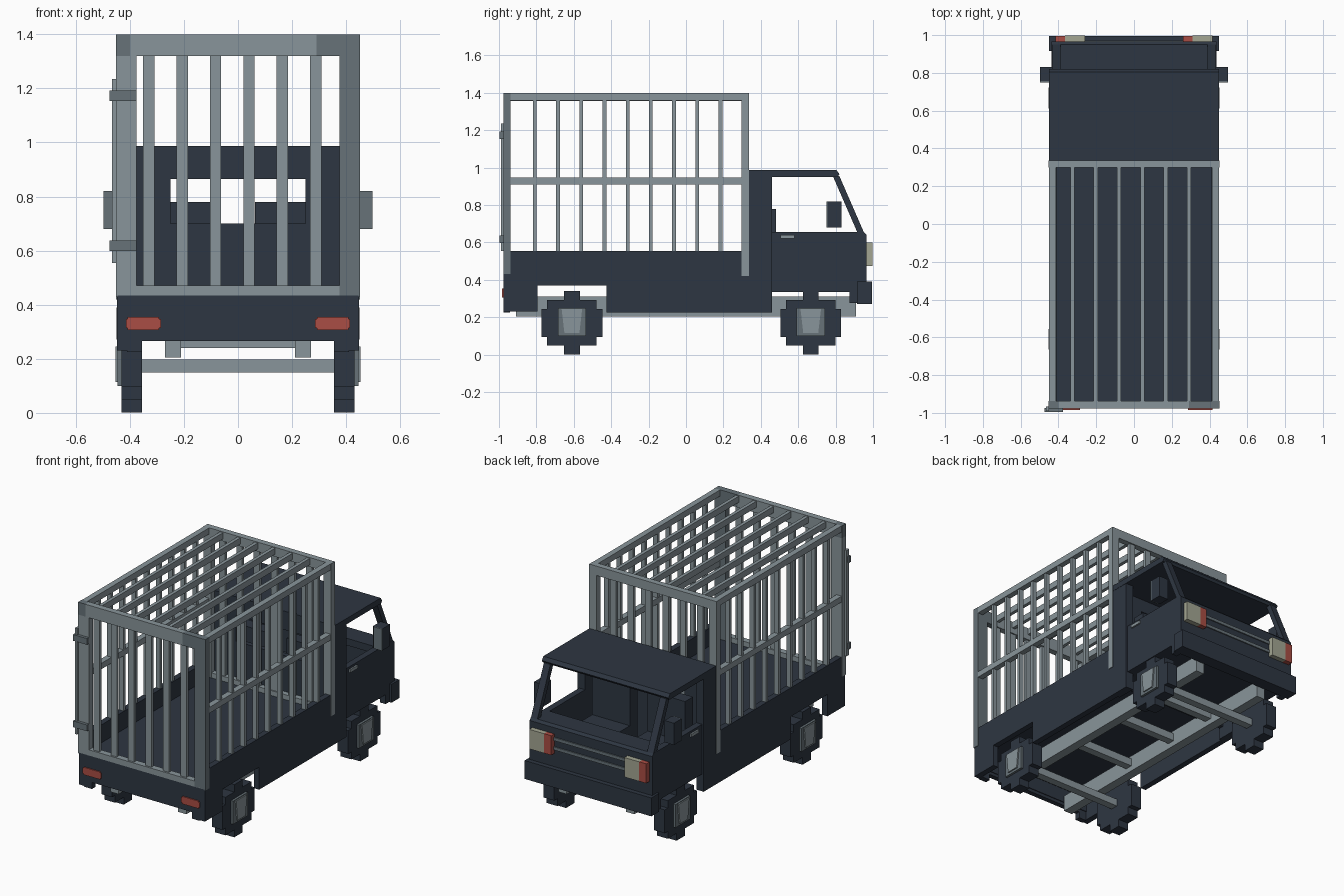
import bpy, bmesh

cube = bpy.data.objects.get("Cube")
if cube:
    bpy.data.objects.remove(cube, do_unlink=True)


def material(name, rgb):
    m = bpy.data.materials.new(name)
    m.use_nodes = True
    m.diffuse_color = (*rgb, 1)
    bsdf = next(n for n in m.node_tree.nodes if n.type == 'BSDF_PRINCIPLED')
    bsdf.inputs["Base Color"].default_value = (*rgb, 1)
    bsdf.inputs["Roughness"].default_value = 0.8
    return m


NAVY = material("dark navy", (0.027, 0.037, 0.054))
STEEL = material("light steel", (0.25, 0.30, 0.325))
SHADE = material("mid steel", (0.135, 0.17, 0.19))
RED = material("lamp red", (0.40, 0.075, 0.058))
CREAM = material("lamp cream", (0.37, 0.38, 0.29))


def finish(name, mat, bm):
    bmesh.ops.recalc_face_normals(bm, faces=bm.faces)
    me = bpy.data.meshes.new(name)
    bm.to_mesh(me)
    bm.free()
    me.materials.append(mat)
    ob = bpy.data.objects.new(name, me)
    bpy.context.collection.objects.link(ob)
    return ob


def add_prism(bm, pts, x0, x1):
    """Extrude a (y, z) outline from x0 to x1."""
    face = bm.faces.new([bm.verts.new((x0, y, z)) for y, z in pts])
    ext = bmesh.ops.extrude_face_region(bm, geom=[face])
    for v in ext["geom"]:
        if isinstance(v, bmesh.types.BMVert):
            v.co.x = x1


def prism(name, mat, pts, x0, x1, mirror=True):
    bm = bmesh.new()
    add_prism(bm, pts, x0, x1)
    if mirror:
        add_prism(bm, pts, -x0, -x1)
    return finish(name, mat, bm)


def boxes(name, mat, items, mirror=False):
    """Each item is (x0, x1, y0, y1, z0, z1)."""
    bm = bmesh.new()
    for x0, x1, y0, y1, z0, z1 in items:
        pts = [(y0, z0), (y1, z0), (y1, z1), (y0, z1)]
        add_prism(bm, pts, x0, x1)
        if mirror:
            add_prism(bm, pts, -x0, -x1)
    return finish(name, mat, bm)


# Chassis rails, cross members and axles
WHEELS = {"rear": -0.61, "front": 0.667}
boxes("chassis_rails", STEEL, [(0.21, 0.27, -0.91, 0.91, 0.205, 0.31)], True)
boxes("cross_members", STEEL,
      [(-0.21, 0.21, y - 0.025, y + 0.025, 0.24, 0.29) for y in (-0.3, 0.1, 0.45)])
boxes("axles", STEEL,
      [(-0.36, 0.36, y - 0.025, y + 0.025, 0.15, 0.197) for y in WHEELS.values()])

# Stepped wheels: one quarter of the outline, reflected twice
quarter = [(0.163, 0.075), (0.132, 0.075), (0.132, 0.122),
           (0.042, 0.122), (0.042, 0.169)]
half = quarter + [(-a, b) for a, b in reversed(quarter)]
outline = half + [(-a, -b) for a, b in half]
for end, cy in WHEELS.items():
    prism(end + "_wheels", NAVY, [(cy + a, 0.17 + b) for a, b in outline], 0.355, 0.43)
    boxes(end + "_hubs", SHADE, [(0.42, 0.445, cy - 0.075, cy + 0.075, 0.1, 0.25)], True)
    prism(end + "_hub_caps", STEEL,
          [(cy - 0.04, 0.115), (cy + 0.04, 0.115), (cy + 0.055, 0.245), (cy - 0.055, 0.245)],
          0.445, 0.453)

# Cargo bed
prism("bed_sides", NAVY,
      [(-0.975, 0.23), (-0.795, 0.23), (-0.795, 0.37), (-0.425, 0.37), (-0.425, 0.225),
       (0.335, 0.225), (0.335, 0.555), (-0.975, 0.555)], 0.41, 0.448)
boxes("bed_floor", NAVY, [(-0.41, 0.41, -0.95, 0.335, 0.375, 0.44)])
boxes("tailgate", NAVY, [(-0.445, 0.445, -0.977, -0.935, 0.285, 0.435),
                         (-0.41, 0.41, -0.972, -0.94, 0.265, 0.285)])
boxes("tailgate_corners", NAVY, [(0.355, 0.41, -0.975, -0.94, 0.225, 0.29)], True)
boxes("tail_lamps", RED, [(0.285, 0.415, -0.984, -0.977, 0.313, 0.347),
                          (0.292, 0.408, -0.984, -0.977, 0.306, 0.354)], True)

# Cage frame
boxes("cage_rear_post_left", SHADE, [(0.375, 0.452, -0.977, -0.937, 0.43, 1.32)])
boxes("cage_rear_post_right", STEEL, [(-0.452, -0.375, -0.977, -0.937, 0.43, 1.32)])
boxes("cage_rear_top", STEEL, [(-0.4, 0.29, -0.977, -0.937, 1.32, 1.4)])
boxes("cage_rear_top_corners", SHADE, [(0.29, 0.452, -0.977, -0.937, 1.32, 1.4),
                                       (-0.452, -0.4, -0.977, -0.937, 1.32, 1.4)])
boxes("cage_sills", STEEL, [(-0.41, 0.41, -0.977, -0.937, 0.435, 0.472),
                            (-0.41, 0.41, 0.3, 0.335, 0.435, 0.472)])
boxes("cage_front_posts", STEEL, [(0.4, 0.452, 0.298, 0.337, 0.42, 1.4)], True)
boxes("cage_front_top", STEEL, [(-0.4, 0.4, 0.298, 0.337, 1.34, 1.4)])
boxes("cage_side_rails", STEEL, [(0.413, 0.45, -0.937, 0.298, 1.36, 1.4),
                                 (0.413, 0.45, -0.937, 0.298, 0.91, 0.948)], True)

# Cage bars
bar_x = [-0.33 + 0.1235 * i for i in range(6)]
bar_y = [-0.808 + 0.124 * i for i in range(9)]
boxes("cage_end_bars", STEEL,
      [(x - 0.021, x + 0.021, y - 0.01, y + 0.01, 0.46, 1.345)
       for x in bar_x for y in (-0.955, 0.318)])
boxes("cage_roof_bars", STEEL,
      [(x - 0.007, x + 0.015, -0.937, 0.298, 1.355, 1.395) for x in bar_x])
boxes("cage_side_bars", STEEL,
      [(0.415, 0.445, y - 0.01, y + 0.01, 0.55, 1.36) for y in bar_y], True)

# Door hinges
boxes("hinge_rod", STEEL, [(-0.466, -0.45, -0.99, -0.965, 0.555, 1.235)])
boxes("hinge_straps", SHADE, [(-0.475, -0.375, -0.996, -0.975, z, z + 0.04)
                              for z in (0.598, 1.153)])

# Cab shell
prism("cab_sides", NAVY,
      [(0.335, 0.225), (0.46, 0.225), (0.46, 0.335), (0.875, 0.335), (0.875, 0.275),
       (0.965, 0.275), (0.965, 0.64), (0.95, 0.655), (0.335, 0.655)], 0.395, 0.436)
boxes("rear_pillars", NAVY, [(0.395, 0.448, 0.335, 0.46, 0.225, 0.955)], True)
prism("windscreen_pillars", NAVY,
      [(0.92, 0.645), (0.955, 0.645), (0.82, 0.955), (0.785, 0.955)], 0.39, 0.435)
prism("roof", NAVY,
      [(0.335, 0.95), (0.81, 0.95), (0.82, 0.965), (0.805, 0.987), (0.335, 0.987)],
      -0.45, 0.45, False)
boxes("cab_rear_wall", NAVY, [(-0.4, 0.4, 0.338, 0.37, 0.3, 0.7),
                              (-0.4, 0.4, 0.338, 0.37, 0.865, 0.955),
                              (-0.4, -0.25, 0.338, 0.37, 0.7, 0.865),
                              (0.25, 0.4, 0.338, 0.37, 0.7, 0.865)])
boxes("cab_floor", NAVY, [(-0.4, 0.4, 0.338, 0.93, 0.335, 0.37)])
prism("cab_nose", NAVY,
      [(0.925, 0.3), (0.965, 0.3), (0.965, 0.64), (0.95, 0.655), (0.82, 0.655), (0.82, 0.61),
       (0.925, 0.58)], -0.4, 0.4, False)
boxes("front_bumper", NAVY, [(-0.45, 0.45, 0.915, 0.995, 0.272, 0.39)])

# Seats
boxes("seat_backs", NAVY, [(0.063, 0.33, 0.4, 0.48, 0.37, 0.78)], True)
boxes("seat_cushions", NAVY, [(0.063, 0.33, 0.48, 0.7, 0.37, 0.52)], True)

# Lamps and grille
boxes("headlamps", CREAM, [(0.31, 0.415, 0.96, 0.997, 0.475, 0.6),
                           (-0.365, -0.26, 0.96, 0.997, 0.475, 0.6)])
boxes("indicators", RED, [(0.26, 0.31, 0.96, 0.996, 0.475, 0.6),
                          (-0.415, -0.365, 0.96, 0.996, 0.475, 0.6)])
boxes("grille_strips", SHADE, [(-0.26, 0.26, 0.96, 0.972, 0.5, 0.52),
                               (-0.26, 0.26, 0.96, 0.972, 0.56, 0.58)])

# Mirrors and door handles
boxes("mirrors", NAVY, [(0.43, 0.497, 0.757, 0.832, 0.68, 0.82)], True)
boxes("mirror_glass", SHADE, [(0.437, 0.497, 0.75, 0.757, 0.68, 0.82)], True)
boxes("door_handles", STEEL, [(0.43, 0.446, 0.505, 0.58, 0.62, 0.64)], True)
